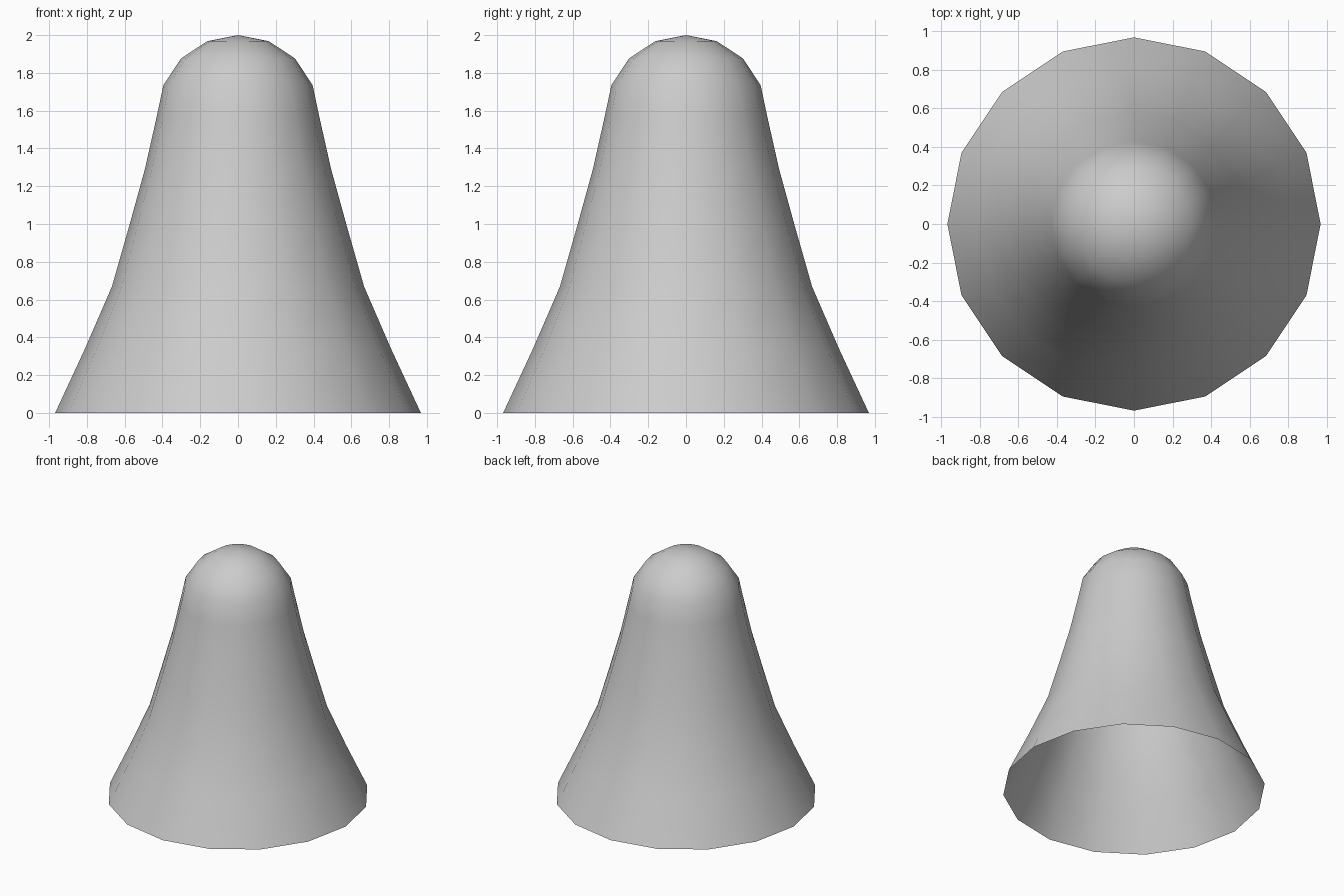
import bpy, bmesh, math

if "Cube" in bpy.data.objects:
    bpy.data.objects.remove(bpy.data.objects["Cube"])

SIDES = 16
# Radius and height, from the open rim up to the domed cap
PROFILE = [(0.968, 0.0), (0.81, 0.34), (0.667, 0.67), (0.573, 1.0), (0.493, 1.29),
           (0.43, 1.57), (0.395, 1.735), (0.302, 1.876), (0.163, 1.968)]

bm = bmesh.new()

# Rings of the flared shell
rings = []
for r, z in PROFILE:
    rings.append([bm.verts.new((r * math.cos(2 * math.pi * i / SIDES),
                                r * math.sin(2 * math.pi * i / SIDES), z))
                  for i in range(SIDES)])
tip = bm.verts.new((0, 0, 2.0))

# Walls between the rings, and the fan closing the top
for i in range(SIDES):
    j = (i + 1) % SIDES
    for low, high in zip(rings, rings[1:]):
        bm.faces.new((low[i], low[j], high[j], high[i]))
    bm.faces.new((rings[-1][i], rings[-1][j], tip))

for f in bm.faces:
    f.smooth = True

mesh = bpy.data.meshes.new("flared_shell")
bm.to_mesh(mesh)
bm.free()
shell = bpy.data.objects.new("flared_shell", mesh)
bpy.context.collection.objects.link(shell)
